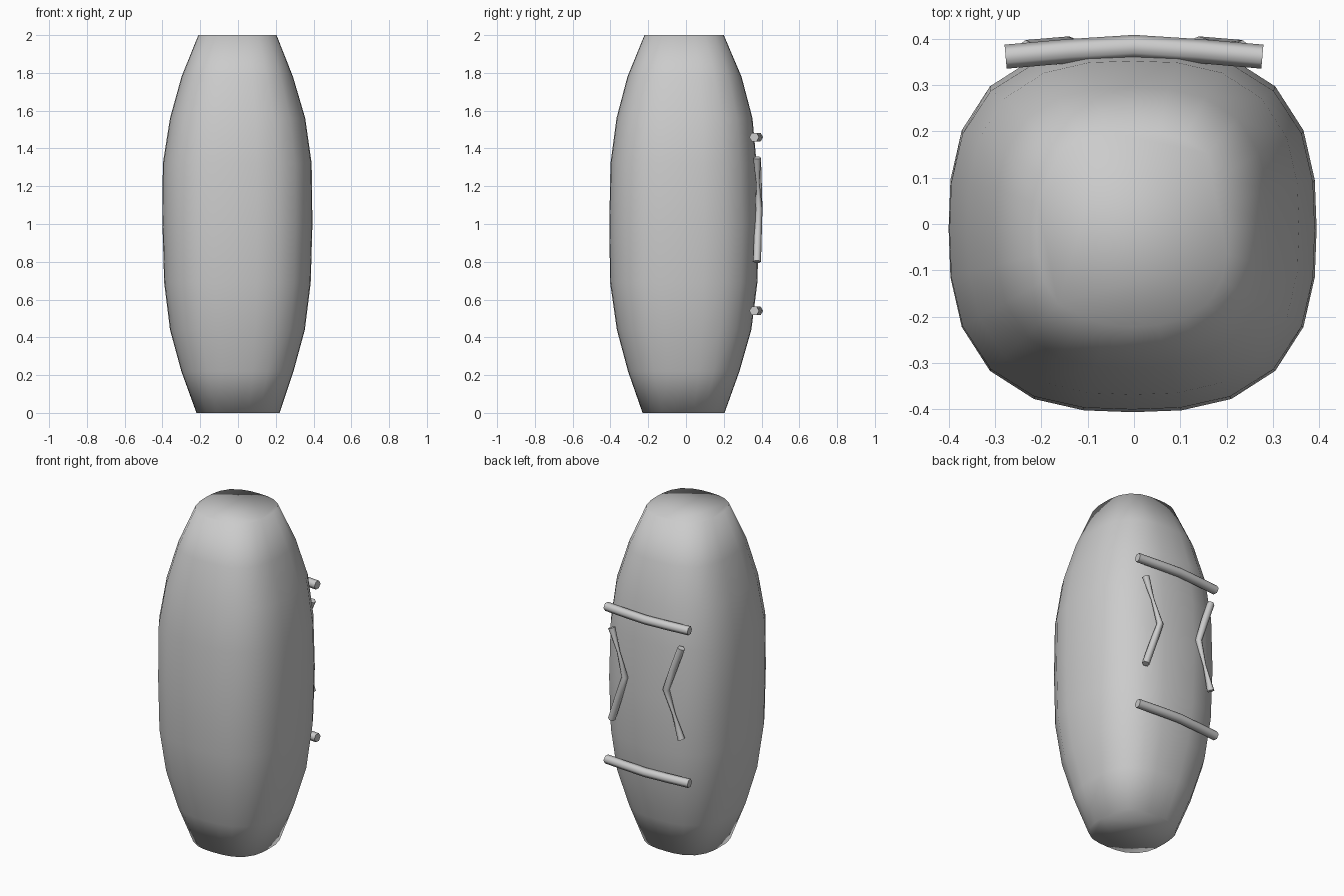
import bpy, bmesh
from math import cos, sin, tau, radians

if "Cube" in bpy.data.objects:
    bpy.data.objects.remove(bpy.data.objects["Cube"])

SIDES = 24
POWER = 2.72  # squareness of the rounded cross-section


# Barrel body: rounded-square rings (z, half width, half depth, x centre, y centre)
RINGS = [
    (0.00, 0.220, 0.217, 0.000, -0.013),
    (0.22, 0.297, 0.295, -0.003, -0.012),
    (0.44, 0.357, 0.356, -0.003, -0.010),
    (0.69, 0.388, 0.390, -0.003, -0.012),
    (1.00, 0.397, 0.396, -0.003, -0.010),
    (1.32, 0.394, 0.387, -0.004, -0.013),
    (1.56, 0.358, 0.360, -0.002, -0.008),
    (1.78, 0.295, 0.302, -0.004, -0.008),
    (2.00, 0.207, 0.210, -0.003, -0.010),
]


def squircle(angle):
    c, s = cos(angle), sin(angle)
    r = (abs(c) ** POWER + abs(s) ** POWER) ** (-1 / POWER)
    return r * c, r * s


bm = bmesh.new()
loops = []
for z, w, d, cx, cy in RINGS:
    pts = [squircle(tau * i / SIDES) for i in range(SIDES)]
    loops.append([bm.verts.new((cx + w * x, cy + d * y, z)) for x, y in pts])
for a, b in zip(loops, loops[1:]):
    for i in range(SIDES):
        j = (i + 1) % SIDES
        bm.faces.new((a[i], a[j], b[j], b[i]))
bm.faces.new(loops[0][::-1])
bm.faces.new(loops[-1])
for f in bm.faces:
    f.smooth = True
mesh = bpy.data.meshes.new("barrel_body")
bm.to_mesh(mesh)
bm.free()
bpy.context.collection.objects.link(bpy.data.objects.new("barrel_body", mesh))


def rod(name, points, depth):
    """Six-sided capped rod along points (x, y, z, radius factor)."""
    curve = bpy.data.curves.new(name, 'CURVE')
    curve.dimensions = '3D'
    curve.bevel_depth = depth
    curve.bevel_resolution = 1
    curve.use_fill_caps = True
    spline = curve.splines.new('POLY')
    spline.points.add(len(points) - 1)
    for p, (x, y, z, r) in zip(spline.points, points):
        p.co = (x, y, z, 1)
        p.radius = r
    obj = bpy.data.objects.new(name, curve)
    bpy.context.collection.objects.link(obj)
    bpy.ops.object.select_all(action='DESELECT')
    obj.select_set(True)
    bpy.context.view_layer.objects.active = obj
    bpy.ops.object.convert(target='MESH')
    bpy.ops.object.shade_smooth_by_angle(angle=radians(65))


# Horizontal bars across the back
for name, z in (("upper_bar", 1.46), ("lower_bar", 0.54)):
    rod(name, [(-0.277, 0.361, z, 1), (-0.14, 0.373, z, 1), (0, 0.382, z, 1),
               (0.14, 0.373, z, 1), (0.277, 0.361, z, 1)], 0.026)

# Bent strips between the bars, each pinched in one arm
for name, side, up, low in (("left_strip", 1, 0.45, 1), ("right_strip", -1, 1, 0.45)):
    rod(name, [(side * 0.232, 0.376, 1.35, 1), (side * 0.185, 0.380, 1.22, up),
               (side * 0.138, 0.386, 1.08, 0.9), (side * 0.185, 0.380, 0.94, low),
               (side * 0.232, 0.376, 0.80, 1)], 0.021)
